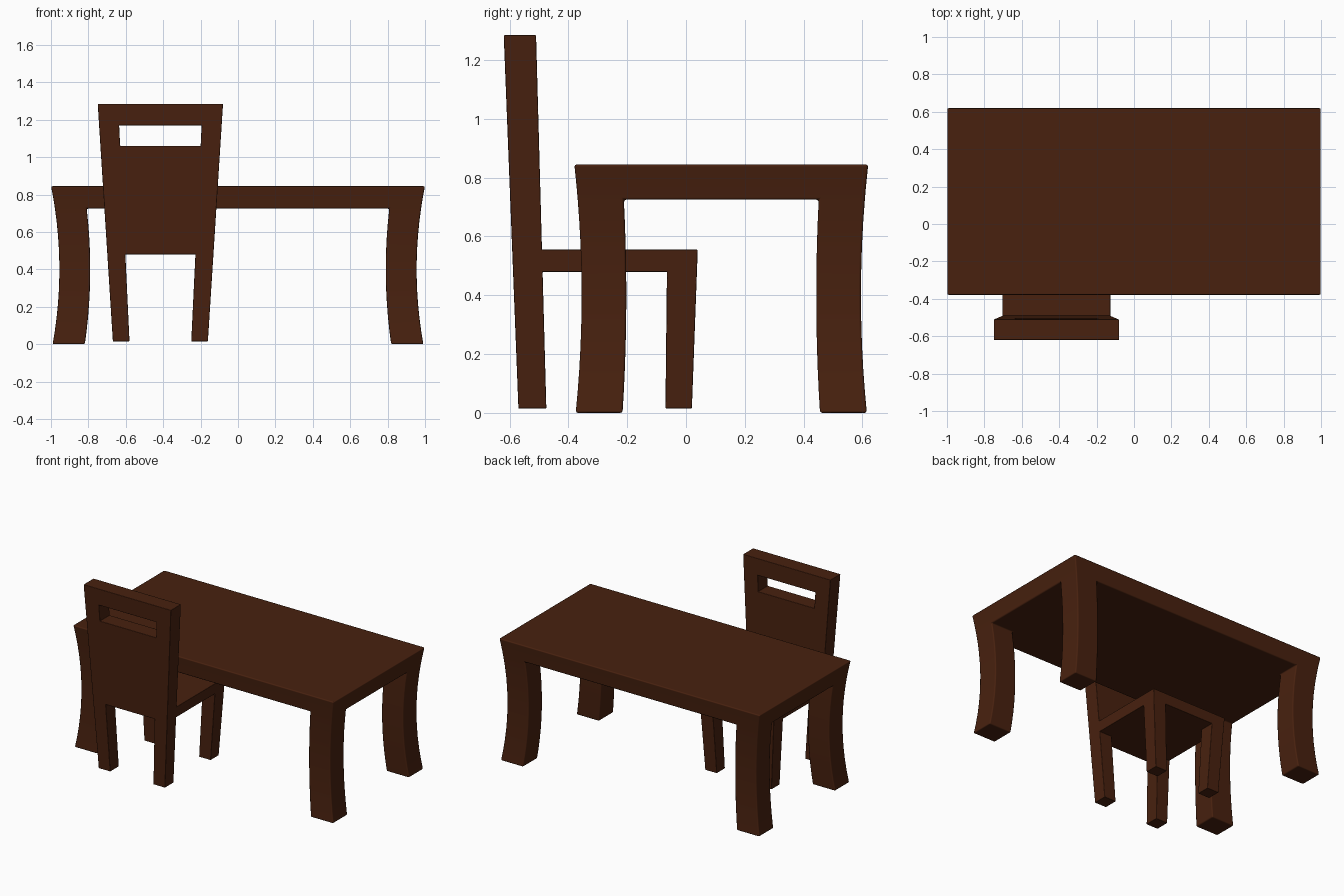
import bpy, bmesh

if "Cube" in bpy.data.objects:
    bpy.data.objects.remove(bpy.data.objects["Cube"])

wood = bpy.data.materials.new("dark brown wood")
wood.diffuse_color = (0.065, 0.0152, 0.0047, 1)
wood.use_nodes = True
wood.node_tree.nodes["Principled BSDF"].inputs["Base Color"].default_value = wood.diffuse_color


def cell_solid(name, counts, filled, pos, bevel):
    """Seamless solid from a warped grid of cells: only faces next to empty cells are made."""
    bm = bmesh.new()
    verts = {}

    def vert(key):
        if key not in verts:
            verts[key] = bm.verts.new(pos(*key))
        return verts[key]

    def solid(c):
        return all(0 <= c[a] < counts[a] for a in range(3)) and filled(*c)

    cells = [(i, j, k) for i in range(counts[0]) for j in range(counts[1])
             for k in range(counts[2])]
    for c in filter(solid, cells):
        for axis in range(3):
            u, v = (axis + 1) % 3, (axis + 2) % 3
            for side in (0, 1):
                near = list(c)
                near[axis] += 2 * side - 1
                if solid(near):
                    continue
                ring = []
                for du, dv in ((0, 0), (1, 0), (1, 1), (0, 1)):
                    p = list(c)
                    p[axis] += side
                    p[u] += du
                    p[v] += dv
                    ring.append(vert(tuple(p)))
                bm.faces.new(ring if side else ring[::-1])
    bmesh.ops.recalc_face_normals(bm, faces=bm.faces)
    for f in bm.faces:
        f.smooth = True
    mesh = bpy.data.meshes.new(name)
    bm.to_mesh(mesh)
    bm.free()
    mesh.materials.append(wood)
    obj = bpy.data.objects.new(name, mesh)
    bpy.context.collection.objects.link(obj)
    mod = obj.modifiers.new("soft edges", 'BEVEL')
    mod.width = bevel
    mod.segments = 2
    mod.limit_method = 'ANGLE'
    mod.angle_limit = 0.6
    mod.harden_normals = True
    return obj


# Table: thick top on four inward-bowed legs
LEG_STEPS = 10
table_z = [0.725 * k / LEG_STEPS for k in range(LEG_STEPS + 1)] + [0.765, 0.805, 0.845]


def table_pos(i, j, k):
    z = table_z[k]
    d = (z - 0.4) ** 2
    ox, ix = 0.955 + 0.225 * d, 0.79 + 0.18 * d
    oy, iy = 0.475 + 0.126 * d, 0.323 + 0.08 * d
    return ((-ox, -ix, ix, ox)[i], 0.12 + (-oy, -iy, iy, oy)[j], z)


cell_solid("table", (3, 3, len(table_z) - 1),
           lambda i, j, k: k >= LEG_STEPS or (i != 1 and j != 1),
           table_pos, 0.008)

# Chair: flaring back with a hand slot, seat and tapered legs
chair_z = [0.015, 0.48, 0.555, 1.06, 1.17, 1.285]


def chair_pos(i, j, k):
    z = chair_z[k]
    t = (z - 0.015) / 1.27
    o, n = 0.254 + 0.081 * t, 0.165 + 0.061 * t
    y = (-0.57 - 0.05 * t, -0.475 - 0.035 * t, -0.07 + 0.014 * t, 0.02 + 0.047 * t)[j]
    return (-0.415 + (-o, -n, n, o)[i], y, z)


def chair_filled(i, j, k):
    if j == 0:                       # back posts, panel and top rail
        return i != 1 or k in (1, 2, 4)
    return k == 1 or (k == 0 and j == 2 and i != 1)   # seat and front legs


cell_solid("chair", (3, 3, 5), chair_filled, chair_pos, 0.003)
